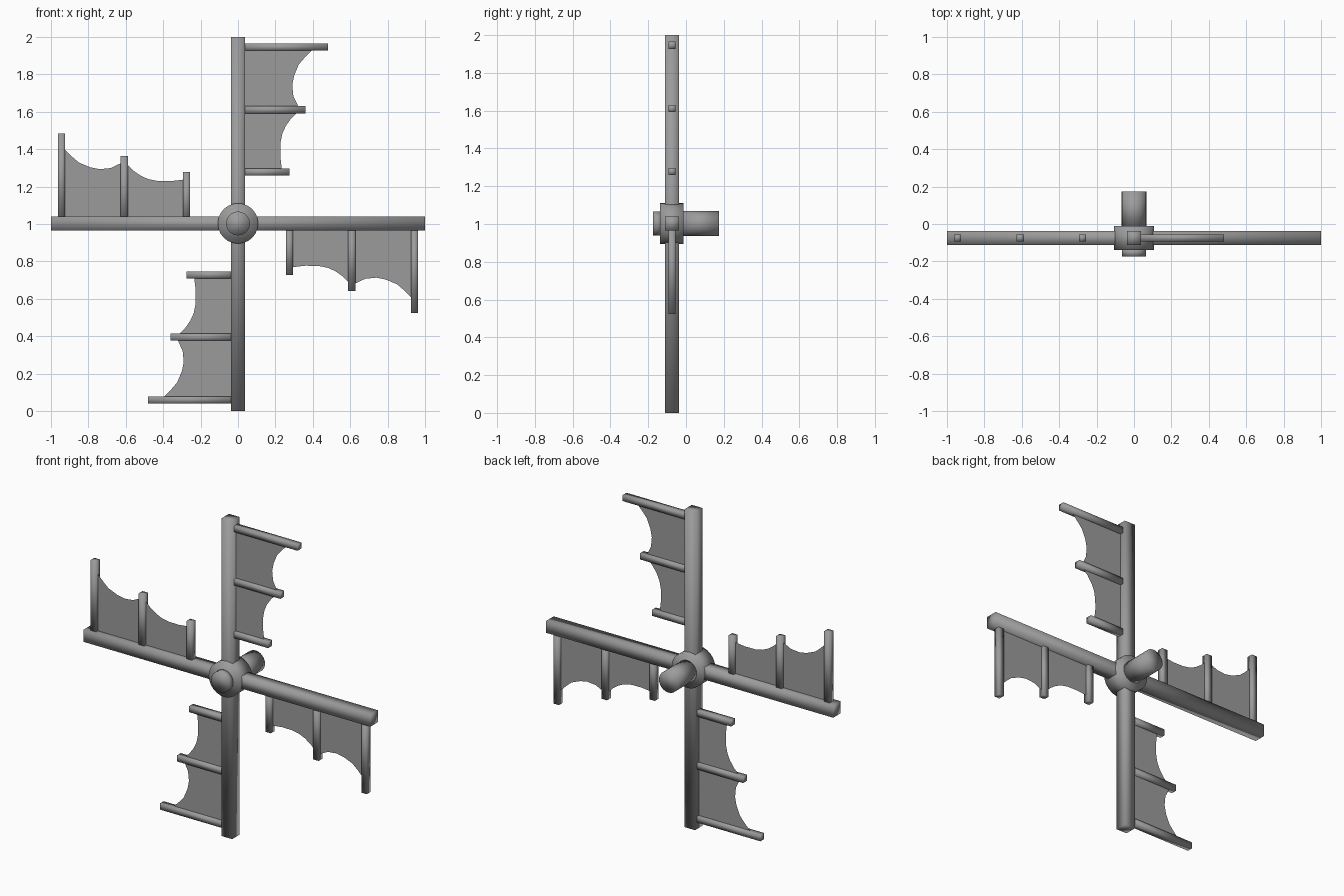
import bpy
from math import pi
from mathutils import Matrix, Vector

cube = bpy.data.objects.get("Cube")
if cube:
    bpy.data.objects.remove(cube, do_unlink=True)

grey = bpy.data.materials.new("weathered grey")
grey.use_nodes = True
COLOUR = (0.33, 0.33, 0.33, 1)
grey.diffuse_color = COLOUR
grey.node_tree.nodes["Principled BSDF"].inputs["Base Color"].default_value = COLOUR

CENTRE = Vector((0, -0.074, 1.003))
HALF = 0.0375      # half width of a main beam
SPAR = 0.038       # width of a spar


def finish(obj, name):
    obj.name = name
    obj.data.materials.append(grey)
    for poly in obj.data.polygons:
        poly.use_smooth = True
    return obj


def box(name, size, place):
    """Box given in the hub frame: x = reach, y = depth, z = radius."""
    bpy.ops.mesh.primitive_cube_add(size=1)
    obj = bpy.context.object
    obj.data.transform(place @ Matrix.Diagonal((*size, 1)))
    return finish(obj, name)


def drum(name, radius, y0, y1):
    """Capped cylinder lying along y."""
    bpy.ops.mesh.primitive_cylinder_add(vertices=24, radius=radius, depth=y1 - y0)
    obj = bpy.context.object
    middle = Matrix.Translation((0, (y0 + y1) / 2, CENTRE.z))
    obj.data.transform(middle @ Matrix.Rotation(pi / 2, 4, "X"))
    return finish(obj, name)


# Axle, hub and front cap
drum("axle", 0.066, -0.02, 0.175)
drum("hub", 0.108, -0.138, -0.012)
drum("hub_cap", 0.064, -0.175, -0.13)

# Two crossing beams
box("upright_beam", (2 * HALF, 2 * HALF, 2), Matrix.Translation((0, CENTRE.y, 1)))
box("level_beam", (2, 2 * HALF, 2 * HALF), Matrix.Translation(CENTRE))

# Spars as (radius, reach), and the scalloped edge of the cloth between them
SPARS = [("outer", 0.943, 0.48), ("middle", 0.608, 0.36), ("inner", 0.275, 0.275)]
EDGE = [(0.935, 0.405), (0.885, 0.355), (0.85, 0.325), (0.79, 0.3), (0.74, 0.29),
        (0.68, 0.296), (0.635, 0.318), (0.608, 0.325), (0.585, 0.308), (0.56, 0.283),
        (0.52, 0.255), (0.48, 0.237), (0.43, 0.227), (0.36, 0.226), (0.275, 0.236)]

# Four sails, each a quarter turn on from the last
for i, side in enumerate(("top", "left", "bottom", "right")):
    turn = Matrix.Translation(CENTRE) @ Matrix.Rotation(-i * pi / 2, 4, "Y")
    for label, radius, reach in SPARS:
        place = turn @ Matrix.Translation((reach / 2, 0, radius))
        box(f"{side}_{label}_spar", (reach, SPAR, SPAR), place)

    # Cloth as a strip of quads from the beam to the scalloped edge
    verts = [turn @ Vector((x, 0, r)) for r, reach in EDGE for x in (0, reach)]
    faces = [(2 * k, 2 * k + 1, 2 * k + 3, 2 * k + 2) for k in range(len(EDGE) - 1)]
    mesh = bpy.data.meshes.new(f"{side}_cloth")
    mesh.from_pydata(verts, [], faces)
    cloth = bpy.data.objects.new(f"{side}_cloth", mesh)
    bpy.context.collection.objects.link(cloth)
    finish(cloth, f"{side}_cloth")
